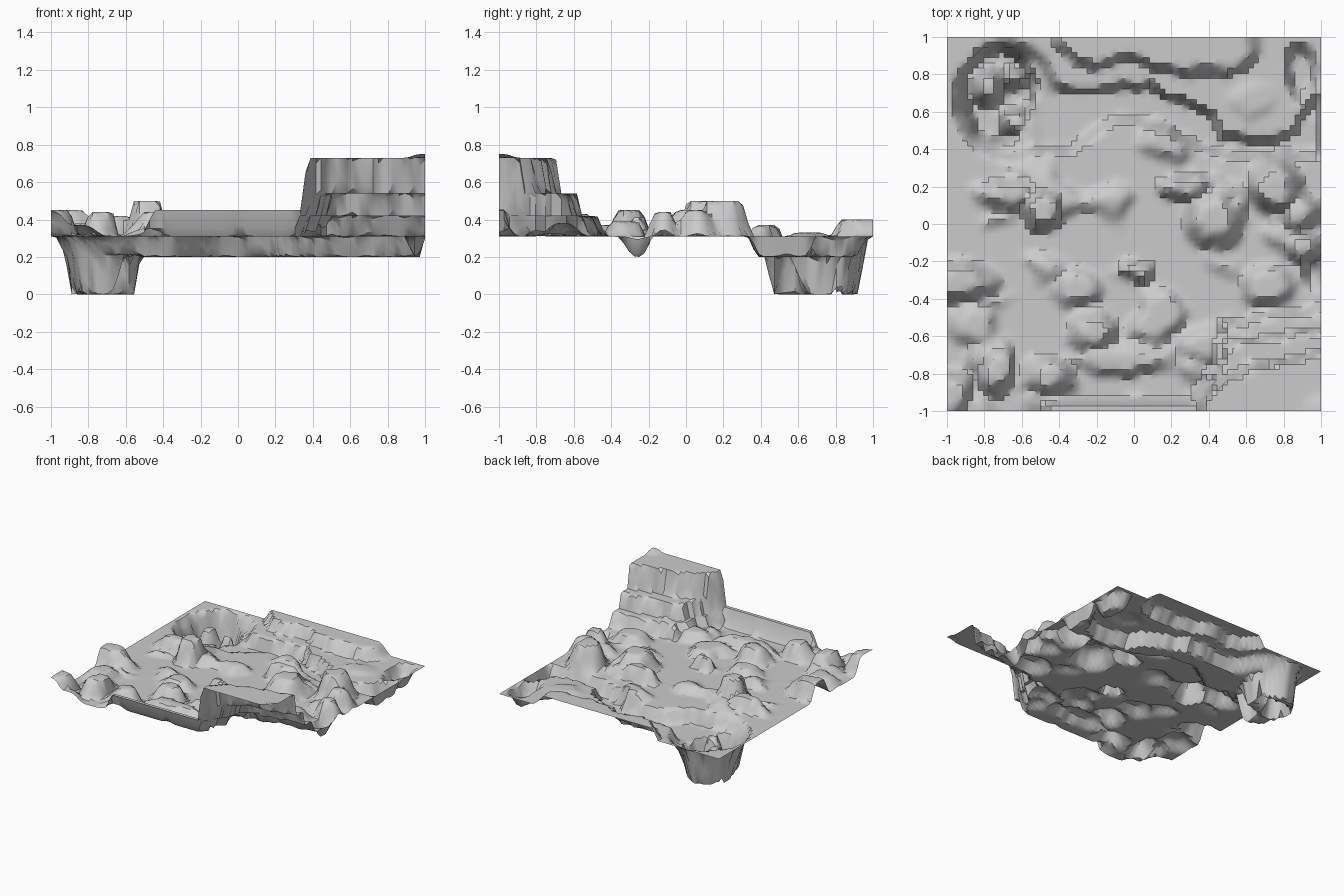
import bpy, bmesh, math
from mathutils import noise, Vector

if "Cube" in bpy.data.objects:
    bpy.data.objects.remove(bpy.data.objects["Cube"])

N = 72
BASE = 0.31

# Raised landforms: centre x, centre y, radius x, radius y, top height
hills = [
    (0.43, 0.03, .18, .19, .45), (0.28, 0.2, .18, .08, .43), (0.75, 0.2, .17, .15, .50),
    (0.88, 0.06, .13, .12, .45), (0.9, -0.12, .12, .1, .44), (-0.49, 0.08, .11, .13, .50),
    (-0.67, 0.16, .2, .11, .42), (0.17, 0.45, .17, .12, .37), (-0.3, -0.35, .16, .11, .38),
    (0.02, -0.25, .11, .07, .41), (-0.93, -0.31, .22, .13, .45), (-0.85, -0.54, .16, .14, .38),
    (-0.22, -0.58, .15, .13, .43), (0.08, -0.56, .14, .1, .37), (-0.74, -0.77, .1, .17, .44),
    (-1.0, -0.92, .16, .16, .45), (-0.46, -0.82, .16, .12, .44), (-0.05, -0.72, .32, .10, .38),
    (0.36, -0.65, .16, .12, .38), (0.72, -0.34, .17, .12, .39), (0.62, 0.66, .14, .11, .33),
]
spires = [(-0.62, 0.54, .1, .1, .22), (-0.77, 0.74, .1, .12, .24), (-0.65, 0.78, .07, .07, .2)]

# Shorelines of the sunken basin
north = [(-.55, .8), (-.4, .73), (0, .77), (.1, .79), (.18, .69), (.4, .62), (.48, .49),
         (.8, .49), (.88, .55), (.95, .66), (.98, .7)]
south = [(-.55, .34), (-.35, .38), (-.1, .52), (.2, .48), (.42, .34), (.98, .33)]

# Lower outline of the raised bank along the back
bank = [(-.45, .95), (-.3, .85), (-.18, .82), (0, .88), (.15, .8), (.28, .79), (.5, .79), (.68, .9)]

# Front-right mesa terraces: outline and height
mesa = [([(.25, -1), (.38, -.8), (.46, -.5), (1, -.42)], .42),
        ([(.30, -1), (.45, -.76), (.54, -.58), (1, -.53)], .54),
        ([(.31, -1), (.42, -.84), (.6, -.72), (1, -.64)], .73)]


def smooth(t):
    t = max(0.0, min(1.0, t))
    return t * t * (3 - 2 * t)


def line_at(pts, x):
    if x <= pts[0][0]:
        return pts[0][1]
    for (a, b), (c, d) in zip(pts, pts[1:]):
        if x <= c:
            return b + (d - b) * (x - a) / (c - a)
    return pts[-1][1]


def blob(x, y, cx, cy, rx, ry, flat=0.6):
    d = math.hypot((x - cx) / rx, (y - cy) / ry)
    return smooth((1.05 - d) / (1.05 - flat))


def height(x0, y0):
    # ragged outlines from warped coordinates
    p, q = Vector((x0 * 6, y0 * 6, 3.1)), Vector((x0 * 14, y0 * 14, 5.3))
    edge = min(1, (1 - max(abs(x0), abs(y0))) * 10)
    x = x0 + (.03 * noise.noise(p) + .025 * noise.noise(q)) * edge
    off = Vector((9, 4, 2))
    y = y0 + (.03 * noise.noise(p + off) + .025 * noise.noise(q + off)) * edge
    # rolling plain
    z = BASE + .06 * smooth((noise.noise(Vector((x * 3.2, y * 4.5, 7))) - .12) / .35) * smooth((.4 - y) / .2)
    for cx, cy, rx, ry, h in hills:
        z = max(z, BASE + (h - BASE) * blob(x, y, cx, cy, rx, ry, .42))
    # bank along the back edge
    b = smooth((y - line_at(bank, x)) / .05) * smooth((x + .45) / .06) * smooth((.7 - x) / .12)
    z = max(z, BASE + .09 * b)
    # front rim wall
    rim = smooth((-.93 - y0) / .04) * smooth((x0 + .52) / .08) * smooth((.5 - x0) / .08)
    z = max(z, BASE + .14 * rim)
    # mesa terraces
    for pts, h in mesa:
        if x > pts[0][0]:
            z = max(z, BASE + (h - BASE) * smooth((line_at(pts, x) - y) / .06)
                    * smooth((x - pts[0][0]) / .07))
    z += .02 * blob(x0, y0, 1, -1, .1, .1, .3)
    # basin, corner pocket and small side dip
    t = smooth((line_at(north, x) - y) / .05) * smooth((y - line_at(south, x)) / .07)
    t *= smooth((x + .6) / .1) * smooth((1 - x) / .03)
    t = max(t, blob(x, y, .895, .8, .085, .17))
    t = max(t, blob(x0, y0, .95, -.26, .06, .11, .1))
    z += (.2 - z) * t
    # deep pit with spires inside
    shelf = blob(x, y, -.68, .66, .29, .32, .82)
    z += (min(z, .21) - z) * shelf
    pit = blob(x, y, -.73, .69, .19, .27, .84)
    z += (0 - z) * pit
    for cx, cy, rx, ry, h in spires:
        z = max(z, h * blob(x, y, cx, cy, rx, ry, .3))
    return max(0, z)


# Open terrain sheet
bm = bmesh.new()
bmesh.ops.create_grid(bm, x_segments=N, y_segments=N, size=1)
for v in bm.verts:
    v.co.z = height(v.co.x, v.co.y)
me = bpy.data.meshes.new("terrain")
bm.to_mesh(me)
bm.free()
ob = bpy.data.objects.new("terrain", me)
bpy.context.collection.objects.link(ob)
bpy.context.view_layer.objects.active = ob
ob.select_set(True)
bpy.ops.object.shade_smooth_by_angle(angle=math.radians(35))
